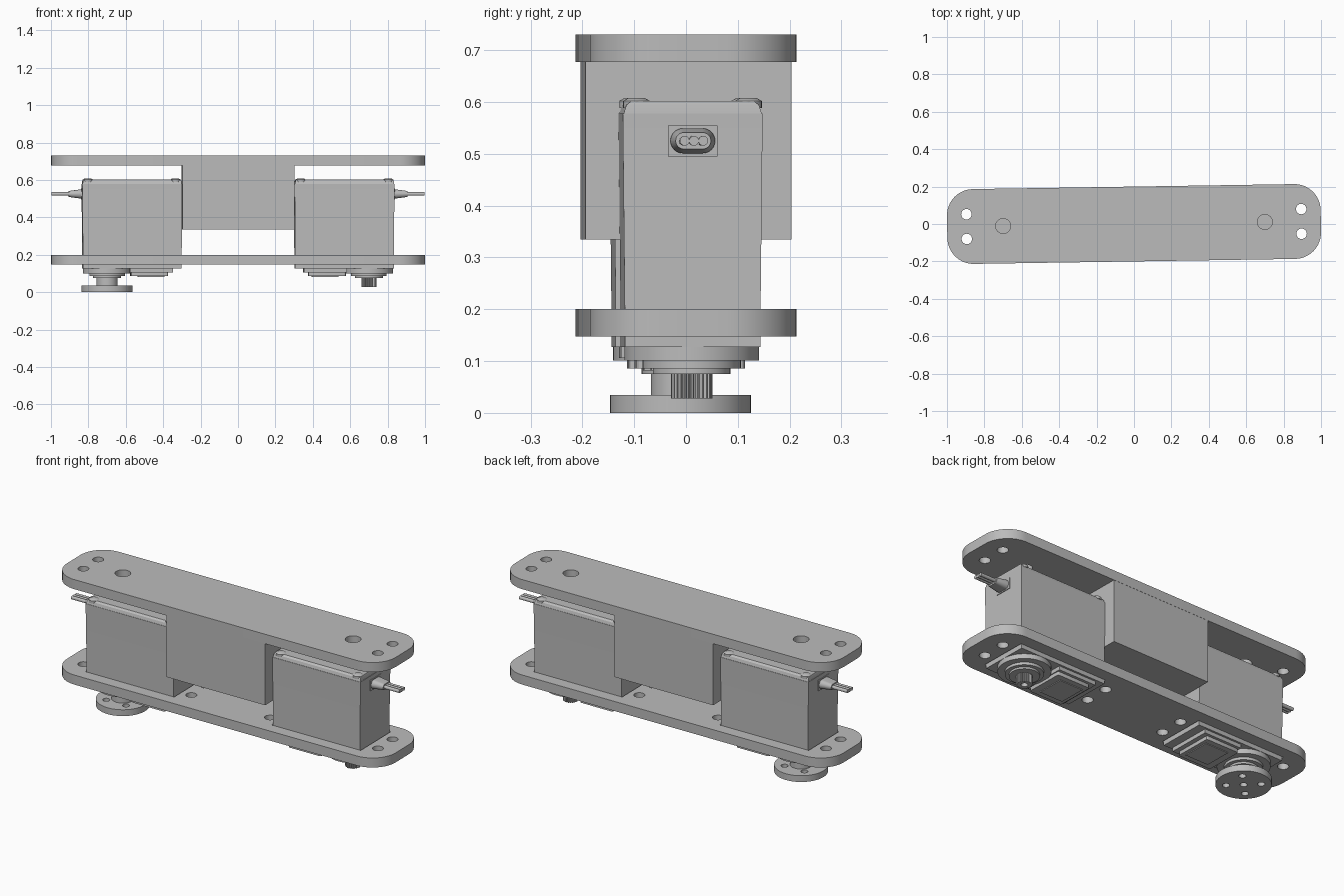
import bpy, bmesh, math
from mathutils import Matrix, Vector

cube = bpy.data.objects.get("Cube")
if cube:
    bpy.data.objects.remove(cube, do_unlink=True)

GREY = (0.5, 0.5, 0.5, 1.0)
grey = bpy.data.materials.new("plain grey")
grey.use_nodes = True
grey.diffuse_color = GREY
grey.node_tree.nodes["Principled BSDF"].inputs["Base Color"].default_value = GREY

YAW = Matrix.Rotation(0.0155, 4, 'Z')      # the whole arm is turned slightly
HOLE_X, HOLE_Y = (0.239, 0.895), 0.066     # servo mounting holes


def rounded(cx, cy, hx, hy, r=0.0, n=8):
    """Outline of a rectangle with optional round corners."""
    if r == 0:
        return [(cx - hx, cy - hy), (cx + hx, cy - hy), (cx + hx, cy + hy), (cx - hx, cy + hy)]
    pts = []
    for q, (sx, sy) in enumerate([(1, 1), (-1, 1), (-1, -1), (1, -1)]):
        for i in range(n + 1):
            a = (q + i / n) * math.pi / 2
            pts.append((cx + sx * (hx - r) + r * math.cos(a),
                        cy + sy * (hy - r) + r * math.sin(a)))
    return pts


def circle(cx, cy, r, n=40):
    return [(cx + r * math.cos(i * math.tau / n), cy + r * math.sin(i * math.tau / n))
            for i in range(n)]


def loft(bm, sections, matrix=Matrix()):
    """Closed solid through (outline, height) sections."""
    rings = [[bm.verts.new(matrix @ Vector((x, y, z))) for x, y in line]
             for line, z in sections]
    n = len(rings[0])
    bm.faces.new(rings[0][::-1])
    bm.faces.new(rings[-1])
    for a, b in zip(rings, rings[1:]):
        for i in range(n):
            j = (i + 1) % n
            bm.faces.new((a[i], a[j], b[j], b[i]))


def part(name, solids, place=YAW, cuts=(), local=Matrix()):
    """Object from lofted solids, with optional cut-out solids."""
    def make(label, items):
        bm = bmesh.new()
        for s in items:
            loft(bm, s, place @ local)
        bmesh.ops.recalc_face_normals(bm, faces=bm.faces)
        mesh = bpy.data.meshes.new(label)
        bm.to_mesh(mesh)
        bm.free()
        ob = bpy.data.objects.new(label, mesh)
        bpy.context.collection.objects.link(ob)
        return ob

    ob = make(name, solids)
    ob.data.materials.append(grey)
    bpy.ops.object.select_all(action='DESELECT')
    bpy.context.view_layer.objects.active = ob
    ob.select_set(True)
    if cuts:
        cutter = make(name + "_cutter", cuts)
        cutter.hide_render = True
        mod = ob.modifiers.new("cut", 'BOOLEAN')
        mod.operation, mod.solver, mod.object = 'DIFFERENCE', 'EXACT', cutter
        bpy.ops.object.modifier_apply(modifier="cut")
        bpy.data.objects.remove(cutter, do_unlink=True)
    bpy.ops.object.shade_smooth_by_angle(angle=math.radians(30))
    return ob


def prism(line, z0, z1):
    return [(line, z0), (line, z1)]


# Two rounded plates and the spacer block
plate = rounded(0, 0, 0.999, 0.2, 0.14, 12)
top_holes, low_holes = [], []
for s in (-1, 1):
    top_holes.append(prism(circle(s * 0.7, 0, 0.04), 0.6, 0.8))
    low_holes.append(prism(rounded(s * 0.567, 0, 0.27, 0.135), 0.1, 0.25))
    for y in (-HOLE_Y, HOLE_Y):
        top_holes.append(prism(circle(s * HOLE_X[1], y, 0.028, 24), 0.6, 0.8))
        for x in HOLE_X:
            low_holes.append(prism(circle(s * x, y, 0.028, 24), 0.1, 0.25))
part("top_plate", [prism(plate, 0.677, 0.73)], cuts=top_holes)
part("bottom_plate", [prism(plate, 0.147, 0.2)], cuts=low_holes)
part("spacer_block", [prism(rounded(0, 0, 0.3, 0.199), 0.335, 0.677)])


def servo(side, place):
    # Tapered case with a chamfered lid
    part(side + "_servo_case",
         [[(rounded(0.567, 0, 0.264, 0.131), 0.127), (rounded(0.567, 0, 0.264, 0.131), 0.2),
           (rounded(0.568, 0, 0.267, 0.135), 0.578)],
          [(rounded(0.568, 0, 0.265, 0.133), 0.578), (rounded(0.568, 0, 0.263, 0.128), 0.594),
           (rounded(0.568, 0, 0.26, 0.118), 0.602)]], place)

    # Mounting ears with open slots
    slots = []
    for y in (-HOLE_Y, HOLE_Y):
        for x, out in zip(HOLE_X, (-1, 1)):
            slots.append(prism(circle(x, y, 0.026, 24), 0.15, 0.3))
            slots.append(prism(rounded(x + out * 0.04, y, 0.04, 0.013), 0.16, 0.29))
    part(side + "_servo_ears", [prism(rounded(0.567, 0, 0.354, 0.126), 0.2, 0.234)],
         place, slots)

    # Lid screws
    part(side + "_lid_screws",
         [[(circle(x, y, 0.026, 20), 0.588), (circle(x, y, 0.026, 20), 0.602),
           (circle(x, y, 0.015, 20), 0.608)]
          for x in (0.335, 0.803) for y in (-0.108, 0.108)], place)

    # Cable boot and three wires, pointing outward
    outward = Matrix.Translation((0, 0, 0.525)) @ Matrix(
        ((0, 0, 1, 0), (1, 0, 0, 0), (0, 1, 0, 0), (0, 0, 0, 1)))
    part(side + "_cable_boot",
         [prism(rounded(0, 0, 0.048, 0.03), 0.825, 0.838),
          [(rounded(0, 0, 0.043, 0.024, 0.0239), 0.83), (rounded(0, 0, 0.043, 0.024, 0.0239), 0.845),
           (rounded(0, 0, 0.034, 0.016, 0.0159), 0.905)]], place, local=outward)
    part(side + "_cable_wires",
         [prism(circle(y, 0, 0.0095, 14), 0.9, 0.997) for y in (-0.018, 0, 0.018)],
         place, local=outward)

    # Gear housing underneath
    part(side + "_gear_cover",
         [prism(rounded(0.465, 0, 0.115, 0.12), 0.106, 0.13),
          prism(rounded(0.475, 0, 0.1, 0.105, 0.01, 3), 0.086, 0.11)], place)
    part(side + "_gear_cover_panel",
         [prism(rounded(0.465, 0, 0.07, 0.075), 0.082, 0.088)], place)
    part(side + "_output_boss",
         [prism(circle(0.7, 0, 0.13, 56), 0.101, 0.13),
          prism(circle(0.7, 0, 0.095), 0.086, 0.11),
          prism(circle(0.7, 0, 0.075), 0.075, 0.09)], place)

    # Toothed output shaft
    teeth = []
    for i in range(96):
        r = 0.04 if i % 4 < 2 else 0.034
        a = i * math.tau / 96
        teeth.append((0.7 + r * math.cos(a), r * math.sin(a)))
    part(side + "_output_spline", [prism(teeth, 0.028, 0.08)], place,
         [prism(circle(0.7, 0, 0.017, 20), 0.0, 0.06)])


# Two servos, one turned half way round
turned = YAW @ Matrix.Rotation(math.pi, 4, 'Z')
servo("left", YAW)
servo("right", turned)

# Horn disc on one servo, with a hub and five holes
horn_holes = [prism(circle(0.7, 0, 0.018, 20), -0.1, 0.03)]
for k in range(4):
    a = math.pi / 4 + k * math.pi / 2
    horn_holes.append(prism(circle(0.7 + 0.085 * math.cos(a), 0.085 * math.sin(a), 0.018, 20), -0.1, 0.1))
part("horn_disc", [prism(circle(0.7, 0, 0.136, 56), 0.0, 0.035)], turned, horn_holes)
part("horn_hub", [prism(circle(0.7, 0, 0.057), 0.034, 0.077)], turned)
